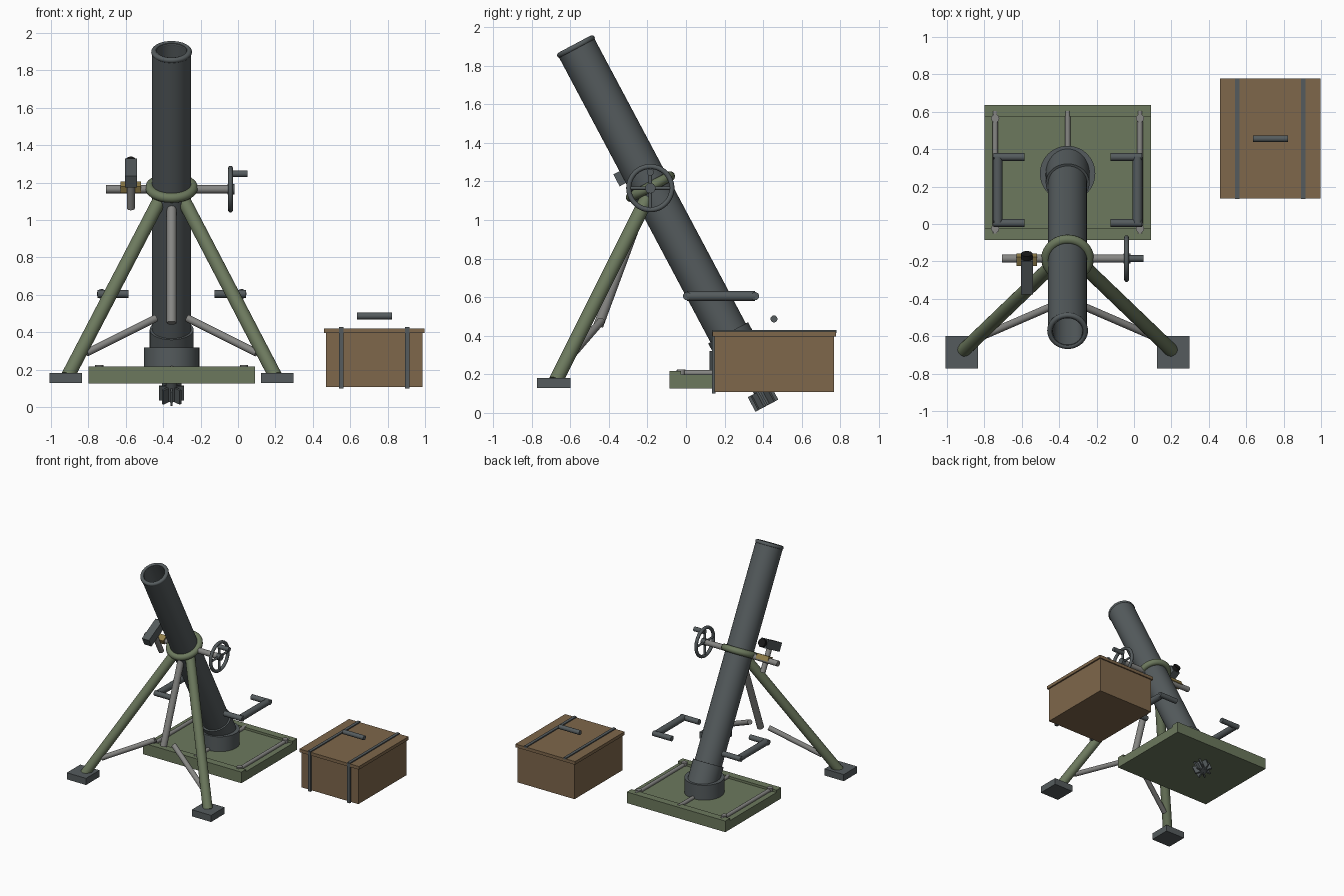
import bpy, math
from mathutils import Vector, Matrix

if "Cube" in bpy.data.objects:
    bpy.data.objects.remove(bpy.data.objects["Cube"])

CX = -0.355                                   # centre line of the mortar
MUZZLE = Vector((CX, -0.575, 1.907))
TILT = math.radians(28)
DOWN = Vector((0, math.sin(TILT), -math.cos(TILT)))   # along the barrel
BACK = Vector((0, math.cos(TILT), math.sin(TILT)))    # across the barrel
ALIGN = Matrix.Rotation(TILT, 4, 'X')


def material(name, rgb):
    m = bpy.data.materials.new(name)
    m.diffuse_color = (*rgb, 1)
    m.use_nodes = True
    m.node_tree.nodes["Principled BSDF"].inputs["Base Color"].default_value = m.diffuse_color
    return m


STEEL = material("dark_steel", (0.09, 0.105, 0.11))
OLIVE = material("olive_paint", (0.15, 0.19, 0.11))
LIGHT = material("light_steel", (0.24, 0.24, 0.23))
WOOD = material("wood", (0.21, 0.135, 0.07))
BRASS = material("brass", (0.3, 0.22, 0.07))
BLACK = material("black_rubber", (0.01, 0.01, 0.01))


def finish(name, mat, smooth=True):
    ob = bpy.context.object
    ob.name = name
    ob.data.materials.append(mat)
    if smooth:
        bpy.ops.object.shade_smooth_by_angle(angle=math.radians(40))
    return ob


def cyl(name, a, b, r, mat, sides=24):
    a, b = Vector(a), Vector(b)
    d = b - a
    bpy.ops.mesh.primitive_cylinder_add(vertices=sides, radius=r, depth=d.length,
                                        location=(a + b) / 2,
                                        rotation=d.to_track_quat('Z', 'Y').to_euler())
    return finish(name, mat)


def box(name, loc, size, mat, tilt=0):
    bpy.ops.mesh.primitive_cube_add(size=1, location=loc, rotation=(tilt, 0, 0))
    bpy.context.object.scale = size
    return finish(name, mat, False)


def ring(name, loc, R, r, mat, rot):
    bpy.ops.mesh.primitive_torus_add(location=loc, rotation=rot, major_radius=R,
                                     minor_radius=r, major_segments=48, minor_segments=12)
    return finish(name, mat)


def lathe(name, profile, mat, sides=48):
    # revolve (radius, distance below muzzle) pairs around the barrel axis
    verts, faces = [], []
    n = len(profile)
    for i in range(sides):
        a = 2 * math.pi * i / sides
        verts += [(r * math.cos(a), r * math.sin(a), -s) for r, s in profile]
    for i in range(sides):
        k = (i + 1) % sides
        for j in range(n - 1):
            faces.append((i * n + j, i * n + j + 1, k * n + j + 1, k * n + j))
    for j in (0, n - 1):
        loop = [i * n + j for i in range(sides)]
        faces.append(loop if j else loop[::-1])
    me = bpy.data.meshes.new(name)
    me.from_pydata(verts, [], faces)
    ob = bpy.data.objects.new(name, me)
    bpy.context.collection.objects.link(ob)
    ob.matrix_world = Matrix.Translation(MUZZLE) @ ALIGN
    bpy.context.view_layer.objects.active = ob
    ob.select_set(True)
    return finish(name, mat)


# Barrel with open bore, breech and muzzle ring
lathe("barrel", [(0.08, 1.6), (0.08, 0.0), (0.104, 0.0), (0.104, 1.75)], STEEL)
lathe("breech", [(0.117, 1.69), (0.117, 1.88)], STEEL)
ring("muzzle_ring", MUZZLE + DOWN * 0.01, 0.094, 0.015, STEEL, (TILT, 0, 0))

# Tail fins sticking out under the plate
cyl("tail_boom", MUZZLE + DOWN * 1.88, MUZZLE + DOWN * 2.115, 0.03, STEEL)
for i in range(4):
    bpy.ops.mesh.primitive_cube_add(size=1)
    bpy.context.object.matrix_world = (
        Matrix.Translation(MUZZLE + DOWN * 2.075) @ ALIGN
        @ Matrix.Rotation(math.pi * i / 4, 4, 'Z')
        @ Matrix.Diagonal((0.134, 0.012, 0.085, 1)))
    finish(f"tail_fin_{i}", STEEL, False)

# Base plate, lips, rails and socket
box("base_plate", (CX, 0.275, 0.163), (0.89, 0.72, 0.072), OLIVE)
for y in (-0.06, 0.60):
    box("plate_lip", (CX, y + 0.005, 0.205), (0.89, 0.06, 0.025), OLIVE)
for dx in (-0.387, 0, 0.387):
    cyl("plate_rail", (CX + dx, -0.05, 0.207), (CX + dx, 0.605, 0.207), 0.015, LIGHT, 16)
for sx in (-1, 1):
    for y in (-0.025, 0.565):
        cyl("plate_bolt", (CX + sx * 0.387, y, 0.19), (CX + sx * 0.387, y, 0.226), 0.022, LIGHT, 16)
cyl("barrel_socket", (CX, 0.27, 0.19), (CX, 0.27, 0.32), 0.148, STEEL, 48)

# Collar ring around the barrel
COLLAR = MUZZLE + DOWN * 0.832
ring("collar", COLLAR, 0.115, 0.026, OLIVE, (TILT, 0, 0))

# Bipod legs, feet, braces and carrying handles, both sides
for sx, side in ((-1, "left"), (1, "right")):
    cyl(f"leg_{side}", (CX + sx * 0.06, -0.2, 1.115), (CX + sx * 0.555, -0.675, 0.165), 0.037, OLIVE)
    box(f"foot_{side}", (CX + sx * 0.565, -0.685, 0.155), (0.174, 0.174, 0.054), STEEL)
    cyl(f"brace_{side}", (CX + sx * 0.455, -0.60, 0.29), (CX + sx * 0.085, -0.44, 0.475), 0.02, LIGHT)
    hx = CX + sx * 0.374
    cyl(f"handle_{side}", (hx, 0.005, 0.605), (hx, 0.358, 0.605), 0.026, STEEL)
    for y in (0.005, 0.358):
        cyl(f"handle_arm_{side}", (CX + sx * 0.23, y, 0.605), (CX + sx * 0.397, y, 0.605), 0.021, STEEL)
cyl("centre_strut", (CX, -0.215, 1.10), (CX, -0.455, 0.45), 0.026, LIGHT)

# Traverse bar and hand wheel
AY, AZ = -0.185, 1.165
cyl("traverse_bar", (-0.705, AY, AZ), (-0.025, AY, AZ), 0.022, LIGHT)
ring("wheel_rim", (-0.04, AY, AZ), 0.112, 0.013, STEEL, (0, math.pi / 2, 0))
cyl("wheel_hub", (-0.055, AY, AZ), (-0.02, AY, AZ), 0.027, STEEL)
for u in (Vector((0, 0.112, 0)), Vector((0, 0, 0.112))):
    c = Vector((-0.04, AY, AZ))
    cyl("wheel_spoke", c - u, c + u, 0.009, STEEL, 12)
cyl("wheel_grip", (-0.045, AY, 1.247), (0.052, AY, 1.247), 0.018, STEEL)

# Sight on the left end of the bar
SIGHT = Vector((-0.573, -0.272, 1.252))
box("sight_body", SIGHT, (0.064, 0.2, 0.07), STEEL, TILT)
cyl("sight_eyepiece", SIGHT + BACK * 0.09, SIGHT + BACK * 0.128, 0.031, BLACK)
cyl("sight_post", SIGHT, SIGHT + DOWN * 0.215, 0.021, LIGHT)
box("sight_clamp", (-0.573, -0.192, 1.175), (0.108, 0.055, 0.04), BRASS, TILT)

# Ammunition crate with straps and lid handle
KX, KY = 0.728, 0.457
box("crate_body", (KX, KY, 0.252), (0.515, 0.62, 0.29), WOOD)
box("crate_lid", (KX, KY, 0.408), (0.538, 0.64, 0.026), WOOD)
for dx in (-0.177, 0.177):
    box("crate_strap_top", (KX + dx, KY, 0.422), (0.024, 0.644, 0.014), STEEL)
    box("crate_strap_front", (KX + dx, 0.143, 0.262), (0.024, 0.018, 0.325), STEEL)
cyl("crate_handle", (0.636, 0.456, 0.487), (0.824, 0.456, 0.487), 0.018, STEEL)
